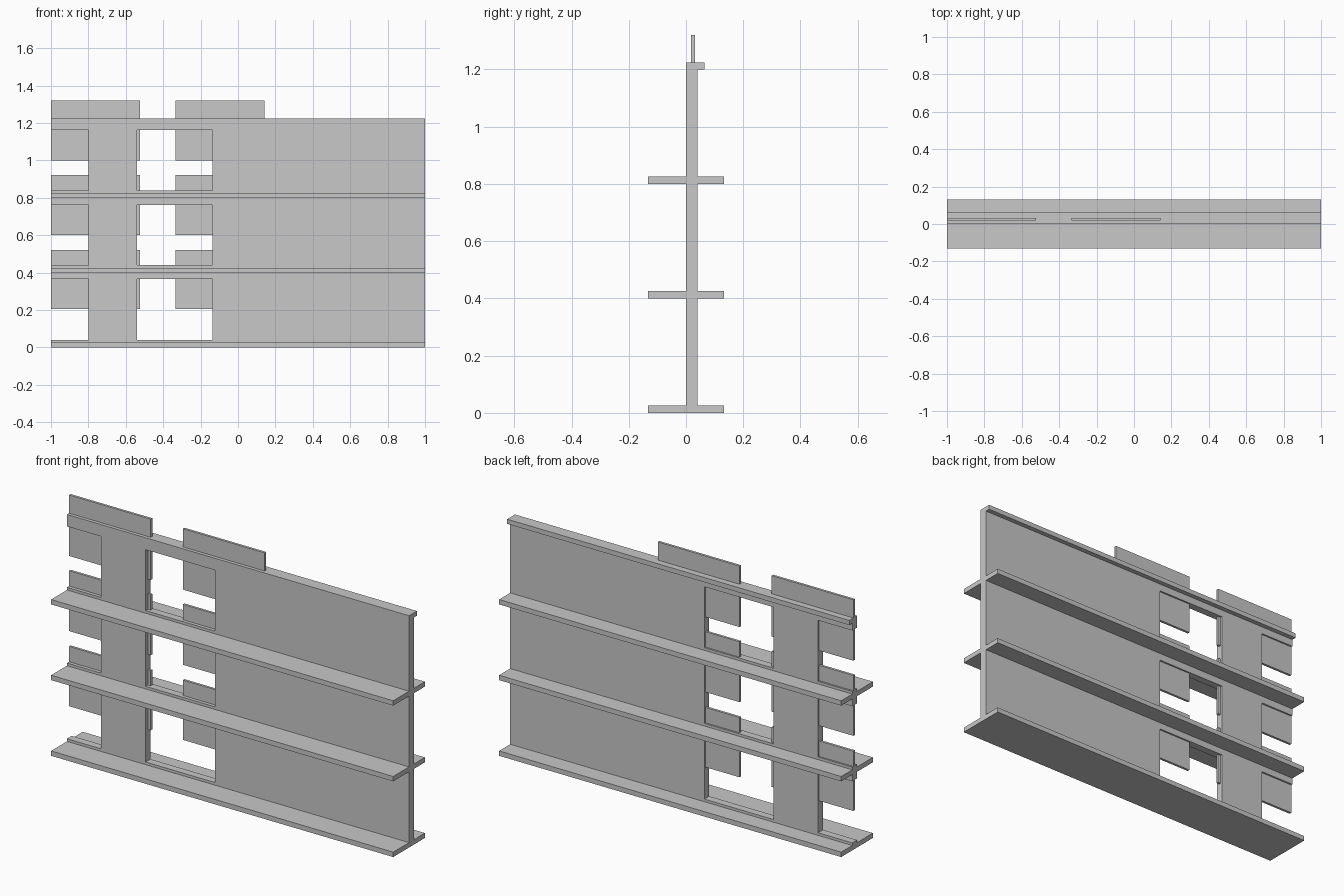
import bpy

if "Cube" in bpy.data.objects:
    bpy.data.objects.remove(bpy.data.objects["Cube"])

grey = bpy.data.materials.new("light_grey")
grey.diffuse_color = (0.58, 0.58, 0.58, 1)
grey.use_nodes = True
grey.node_tree.nodes["Principled BSDF"].inputs["Base Color"].default_value = grey.diffuse_color


def box(name, x, y, z):
    """Axis-aligned box from (min, max) pairs."""
    bpy.ops.mesh.primitive_cube_add(size=1)
    ob = bpy.context.object
    ob.name = name
    lo, hi = zip(x, y, z)
    for v in ob.data.vertices:
        v.co = [b if c > 0 else a for c, a, b in zip(v.co, lo, hi)]
    ob.data.materials.append(grey)
    return ob


STOREY = 0.4

# Main wall with a corner opening and a wide opening on every storey
wall = box("wall", (-1, 1), (0, 0.04), (0, 1.225))
for i in range(3):
    z = (0.04 + STOREY * i, (0.365, 0.762, 1.162)[i])
    for label, x in (("corner", (-1.1, -0.8)), ("wide", (-0.54, -0.135))):
        cutter = box(f"{label}_opening_cutter_{i}", x, (-0.1, 0.1), z)
        cutter.hide_render = True
        cutter.hide_set(True)
        cut = wall.modifiers.new(cutter.name, "BOOLEAN")
        cut.operation = "DIFFERENCE"
        cut.solver = "EXACT"
        cut.object = cutter

# Floor slabs projecting on both sides of the wall
for i in range(3):
    z0 = STOREY * i
    box(f"floor_slab_{i}", (-1, 1), (-0.132, 0.132), (z0, z0 + 0.026))

# Ledge along the back of the wall top
box("top_ledge", (-1, 1), (0, 0.065), (1.2, 1.225))

# Thin panels running through the wall between storeys
for i in range(3):
    z = (0.205 + STOREY * i - 0.003 * i, 0.521 + STOREY * i)
    box(f"left_panel_{i}", (-1, -0.523), (0.018, 0.031), z)
    box(f"middle_panel_{i}", (-0.335, 0.143), (0.018, 0.031), z)
